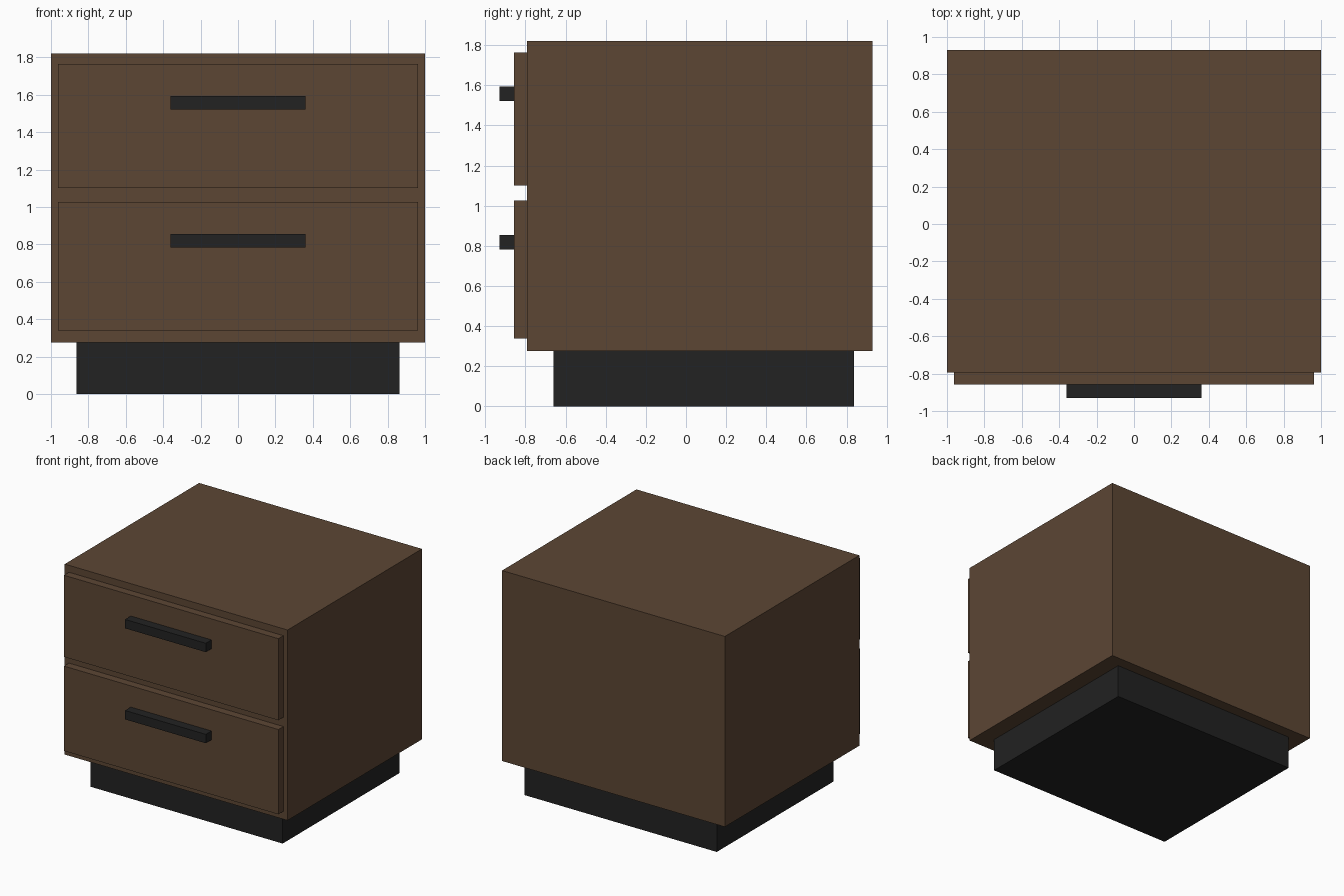
import bpy

if "Cube" in bpy.data.objects:
    bpy.data.objects.remove(bpy.data.objects["Cube"])


def material(name, rgb):
    m = bpy.data.materials.new(name)
    m.diffuse_color = (*rgb, 1.0)
    m.use_nodes = True
    m.node_tree.nodes["Principled BSDF"].inputs["Base Color"].default_value = m.diffuse_color
    return m


walnut = material("walnut brown", (0.107, 0.061, 0.034))
black = material("matte black", (0.016, 0.016, 0.016))


def box(name, half_x, y0, y1, z0, z1, mat):
    """Box centred on x = 0, given by its y and z extents."""
    bpy.ops.mesh.primitive_cube_add(size=1, location=(0, (y0 + y1) / 2, (z0 + z1) / 2))
    ob = bpy.context.object
    ob.name = name
    ob.scale = (2 * half_x, y1 - y0, z1 - z0)
    bpy.ops.object.transform_apply(location=False, rotation=False, scale=True)
    ob.data.materials.append(mat)
    return ob


# Recessed plinth and cabinet body
box("plinth", 0.863, -0.66, 0.838, 0.0, 0.275, black)
box("cabinet_body", 1.0, -0.793, 0.93, 0.275, 1.82, walnut)

# Drawer fronts with bar handles: front bottom, front top, handle bottom, handle top
for label, z0, z1, h0, h1 in (("lower", 0.339, 1.027, 0.783, 0.855),
                              ("upper", 1.102, 1.764, 1.522, 1.594)):
    box(label + "_drawer_front", 0.962, -0.857, -0.793, z0, z1, walnut)
    box(label + "_handle", 0.362, -0.93, -0.857, h0, h1, black)
